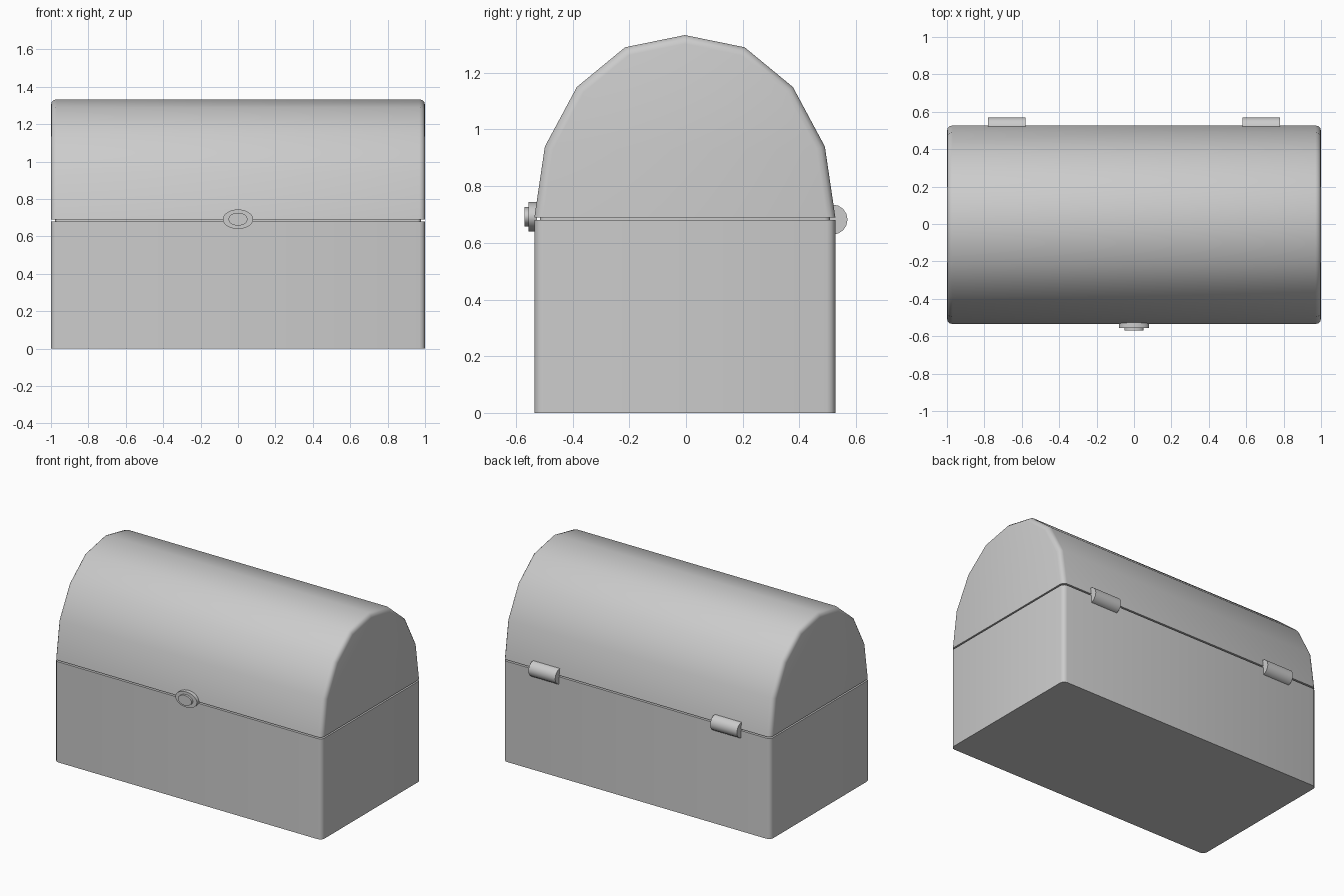
import bpy, bmesh, math
from mathutils import Matrix

if "Cube" in bpy.data.objects:
    bpy.data.objects.remove(bpy.data.objects["Cube"])

CY = -0.004  # middle of the chest in y


def finish(bm, name, angle=40):
    bmesh.ops.recalc_face_normals(bm, faces=bm.faces)
    me = bpy.data.meshes.new(name)
    bm.to_mesh(me)
    bm.free()
    ob = bpy.data.objects.new(name, me)
    bpy.context.collection.objects.link(ob)
    bpy.ops.object.select_all(action='DESELECT')
    ob.select_set(True)
    bpy.context.view_layer.objects.active = ob
    bpy.ops.object.shade_smooth_by_angle(angle=math.radians(angle))
    return ob


def prism(profile, half_x, radius, z_bottom):
    """Extrude a (y, z) outline along x and round its end edges, not the underside."""
    bm = bmesh.new()
    face = bm.faces.new([bm.verts.new((-half_x, CY + y, z)) for y, z in profile])
    ext = bmesh.ops.extrude_face_region(bm, geom=[face], use_keep_orig=True)
    new = [v for v in ext['geom'] if isinstance(v, bmesh.types.BMVert)]
    bmesh.ops.translate(bm, verts=new, vec=(2 * half_x, 0, 0))
    ends = []
    for e in bm.edges:
        a, b = (v.co for v in e.verts)
        if abs(a.x - b.x) < 1e-6 and max(a.z, b.z) - z_bottom > 1e-5:
            ends.append(e)
    if radius:
        bmesh.ops.bevel(bm, geom=ends, offset=radius, segments=3, profile=0.5,
                        affect='EDGES', clamp_overlap=True)
    return bm


def box(name, hx, hy, z0, z1, radius):
    bm = bmesh.new()
    bmesh.ops.create_cube(bm, size=1, matrix=Matrix.Translation((0, CY, (z0 + z1) / 2))
                          @ Matrix.Diagonal((2 * hx, 2 * hy, z1 - z0, 1)))
    upright = [e for e in bm.edges if abs(e.verts[0].co.z - e.verts[1].co.z) > 1e-5]
    bmesh.ops.bevel(bm, geom=upright, offset=radius, segments=3, profile=0.5, affect='EDGES')
    return finish(bm, name)


def cylinder(name, centre, rot, radii, length, sides):
    bm = bmesh.new()
    bmesh.ops.create_cone(bm, cap_ends=True, segments=sides, radius1=1, radius2=1, depth=1,
                          matrix=Matrix.Translation(centre) @ rot
                          @ Matrix.Diagonal((radii[0], radii[1], length, 1)))
    return finish(bm, name)


# Lower box and the recessed lip in the seam
box("chest_body", 1.0, 0.531, 0.0, 0.68, 0.03)
box("seam_lip", 0.978, 0.512, 0.6, 0.74, 0.02)

# Domed lid
half = [(0.531, 0.69), (0.494, 0.94), (0.381, 1.15), (0.211, 1.29)]
outline = half + [(0, 1.333)] + [(-y, z) for y, z in reversed(half)]
finish(prism(outline, 1.0, 0.03, 0.69), "domed_lid")

# Oval latch plate and button on the front
to_front = Matrix.Rotation(math.pi / 2, 4, 'X')
cylinder("latch_plate", (0, -0.54, 0.692), to_front, (0.081, 0.052), 0.03, 32)
cylinder("latch_button", (0, -0.55, 0.692), to_front, (0.051, 0.034), 0.04, 32)

# Barrel hinges on the back
to_side = Matrix.Rotation(math.pi / 2, 4, 'Y')
for side, label in ((-1, "left"), (1, "right")):
    cylinder("hinge_" + label, (side * 0.68, 0.517, 0.682), to_side, (0.053, 0.053), 0.2, 16)
